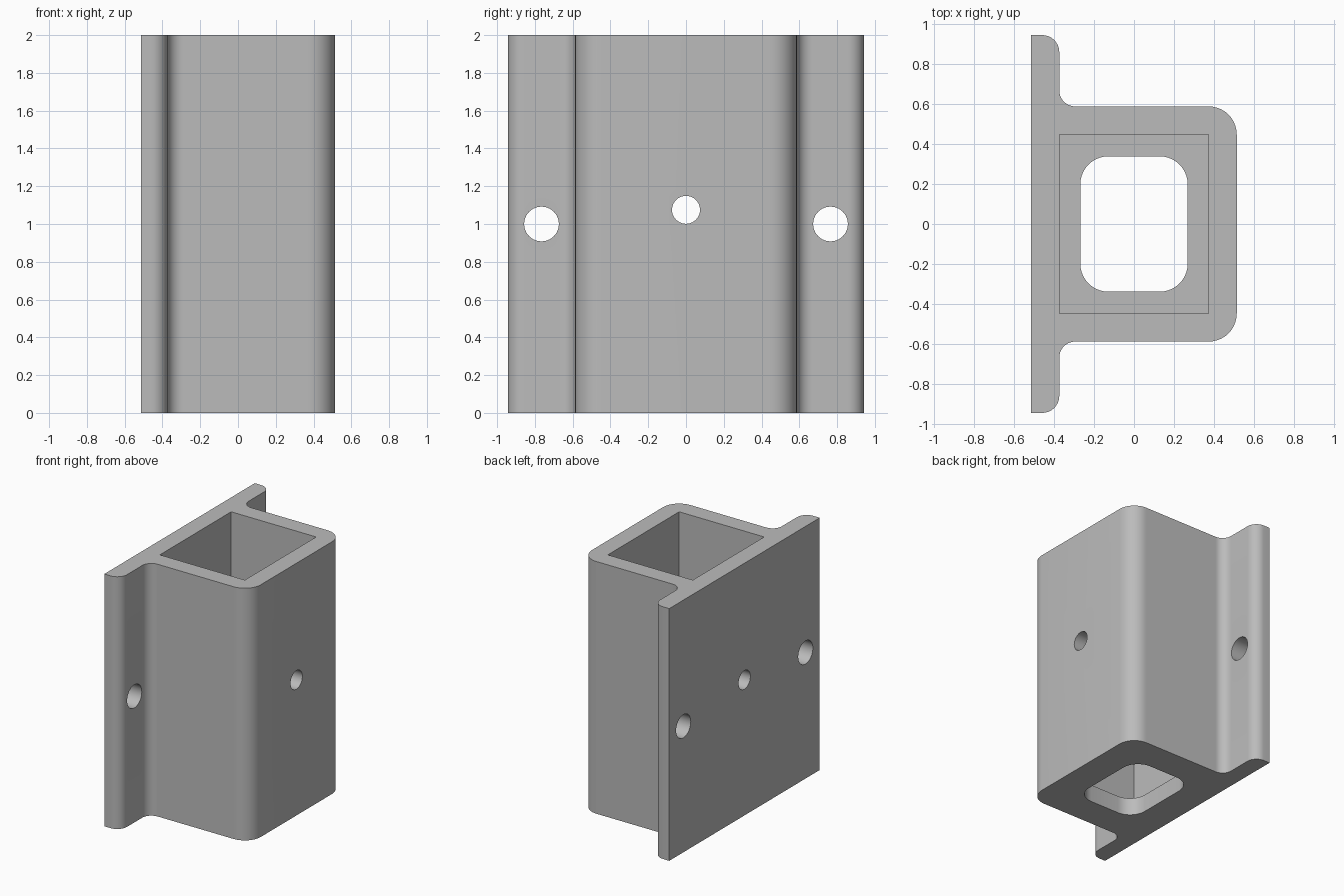
import bpy, bmesh, math
from mathutils import Vector

default = bpy.data.objects.get("Cube")
if default:
    bpy.data.objects.remove(default, do_unlink=True)

HEIGHT, WALL, FLOOR = 2.0, 0.14, 0.14
X, Y, Y_FLANGE = 0.513, 0.587, 0.943
X_PLATE = -X + WALL

grey = bpy.data.materials.new("plain grey")
grey.use_nodes = True
grey.diffuse_color = (0.5, 0.5, 0.5, 1)
grey.node_tree.nodes["Principled BSDF"].inputs["Base Color"].default_value = grey.diffuse_color


def rounded(corners, steps=10):
    """Outline from (x, y, radius) right-angle corners, each filleted by an arc."""
    points = []
    for i, (x, y, r) in enumerate(corners):
        p = Vector((x, y))
        if r == 0:
            points.append(p)
            continue
        a = (Vector(corners[i - 1][:2]) - p).normalized() * r
        b = (Vector(corners[(i + 1) % len(corners)][:2]) - p).normalized() * r
        for k in range(steps + 1):
            t = math.pi / 2 * k / steps
            points.append(p + a * (1 - math.sin(t)) + b * (1 - math.cos(t)))
    return points


def prism(name, outline, z0, z1):
    """Solid made by extruding an outline upward."""
    bm = bmesh.new()
    base = bm.faces.new([bm.verts.new((p.x, p.y, z0)) for p in outline])
    top = bmesh.ops.extrude_face_region(bm, geom=[base])["geom"]
    bmesh.ops.translate(bm, vec=(0, 0, z1 - z0),
                        verts=[g for g in top if isinstance(g, bmesh.types.BMVert)])
    bmesh.ops.recalc_face_normals(bm, faces=bm.faces)
    mesh = bpy.data.meshes.new(name)
    bm.to_mesh(mesh)
    bm.free()
    mesh.materials.append(grey)
    obj = bpy.data.objects.new(name, mesh)
    bpy.context.collection.objects.link(obj)
    return obj


def box_outline(hx, hy, r):
    return rounded([(hx, hy, r), (-hx, hy, r), (-hx, -hy, r), (hx, -hy, r)])


def drill(name, y, z, radius):
    """Round cutter along x."""
    bpy.ops.mesh.primitive_cylinder_add(vertices=40, radius=radius, depth=3,
                                        location=(0, y, z), rotation=(0, math.pi / 2, 0))
    obj = bpy.context.object
    obj.name = name
    obj.data.materials.append(grey)
    return obj


# Socket body with side flanges: half outline, mirrored across y
half = [(-X, Y_FLANGE, 0), (X_PLATE, Y_FLANGE, 0.085), (X_PLATE, Y, 0.08), (X, Y, 0.14)]
bracket = prism("socket_bracket",
                rounded(half + [(x, -y, r) for x, y, r in reversed(half)]), 0, HEIGHT)

# Square pocket, rounded floor opening and screw holes
cutters = [
    prism("pocket_cutter", box_outline(X - WALL, Y - WALL, 0), FLOOR, HEIGHT + 0.2),
    prism("floor_opening_cutter", box_outline(0.268, 0.338, 0.14), -0.2, FLOOR + 0.2),
    drill("centre_hole_cutter", 0, 1.075, 0.074),
    drill("left_flange_hole_cutter", 0.765, 1, 0.092),
    drill("right_flange_hole_cutter", -0.765, 1, 0.092),
]
for cutter in cutters:
    cutter.hide_render = True
    mod = bracket.modifiers.new(cutter.name, 'BOOLEAN')
    mod.operation = 'DIFFERENCE'
    mod.solver = 'EXACT'
    mod.object = cutter

# Bake the cuts and remove the cutters
bpy.context.view_layer.update()
evaluated = bracket.evaluated_get(bpy.context.evaluated_depsgraph_get())
final_mesh = bpy.data.meshes.new_from_object(evaluated)
bracket.modifiers.clear()
bracket.data = final_mesh
for cutter in cutters:
    bpy.data.objects.remove(cutter, do_unlink=True)

bpy.ops.object.select_all(action='DESELECT')
bracket.select_set(True)
bpy.context.view_layer.objects.active = bracket
bpy.ops.object.shade_smooth_by_angle(angle=math.radians(30))
